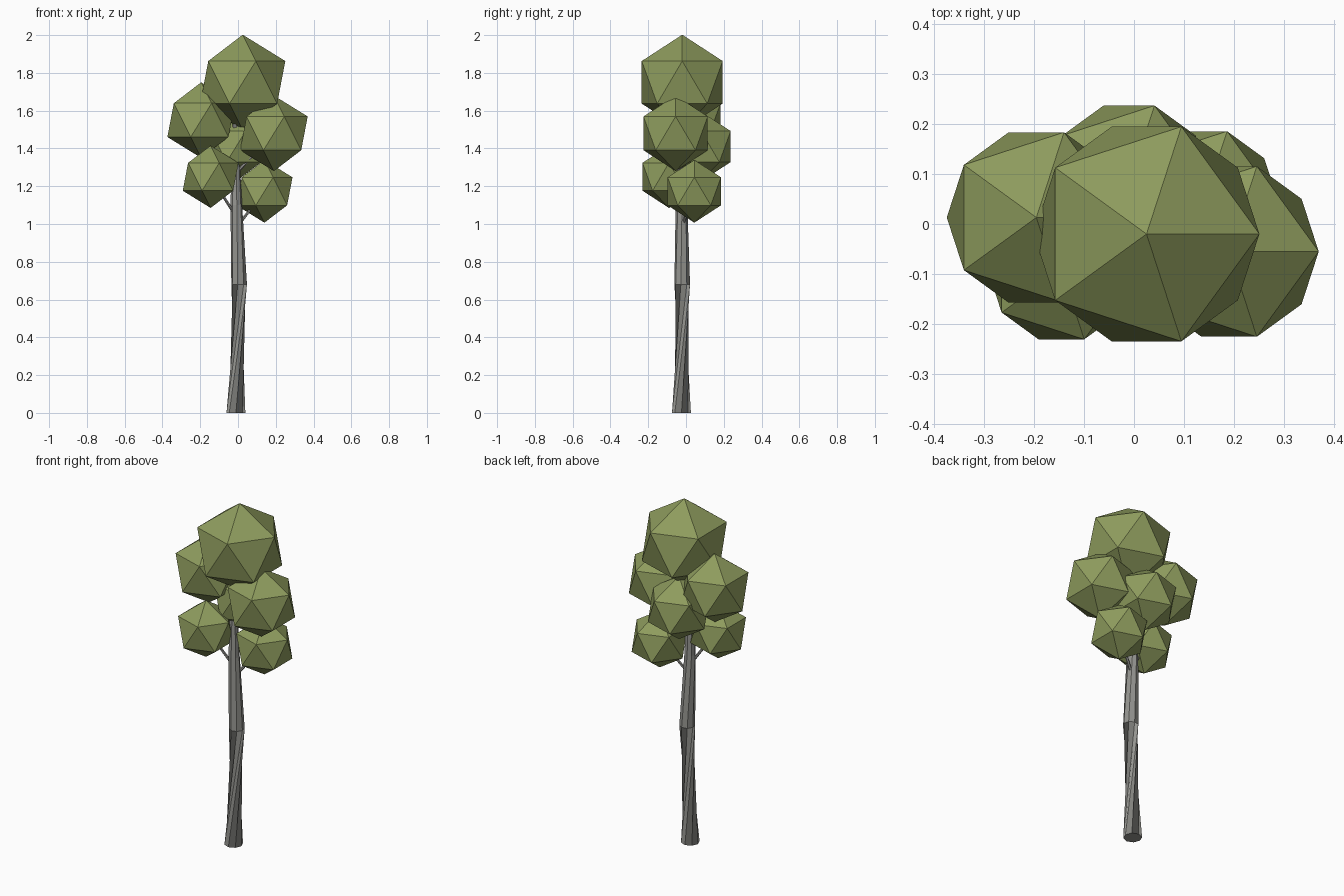
import bpy, math
from mathutils import Vector

if "Cube" in bpy.data.objects:
    bpy.data.objects.remove(bpy.data.objects["Cube"])

leaf = bpy.data.materials.new("leaf_green")
leaf.diffuse_color = (0.27, 0.33, 0.11, 1)
leaf.use_nodes = True
leaf.node_tree.nodes["Principled BSDF"].inputs["Base Color"].default_value = leaf.diffuse_color
bark = bpy.data.materials.new("bark_grey")
bark.diffuse_color = (0.3, 0.3, 0.28, 1)
bark.use_nodes = True
bark.node_tree.nodes["Principled BSDF"].inputs["Base Color"].default_value = bark.diffuse_color


def tube(name, rings, sides):
    """Skin rings given as (centre, radius, twist in degrees)."""
    verts, faces = [], []
    for (x, y, z), r, twist in rings:
        for i in range(sides):
            a = math.radians(twist) + 2 * math.pi * i / sides
            verts.append((x + r * math.cos(a), y + r * math.sin(a), z))
    for k in range(len(rings) - 1):
        for i in range(sides):
            j = (i + 1) % sides
            a, b = k * sides, (k + 1) * sides
            faces.append((a + i, a + j, b + j, b + i))
    faces.append(tuple(reversed(range(sides))))
    faces.append(tuple(range(len(verts) - sides, len(verts))))
    mesh = bpy.data.meshes.new(name)
    mesh.from_pydata(verts, [], faces)
    mesh.materials.append(bark)
    ob = bpy.data.objects.new(name, mesh)
    bpy.context.collection.objects.link(ob)


def branch(name, start, end, r=0.009):
    start, end = Vector(start), Vector(end)
    d = end - start
    bpy.ops.mesh.primitive_cone_add(vertices=6, radius1=r, radius2=r * 0.6, depth=d.length,
                                    location=(start + end) / 2,
                                    rotation=d.to_track_quat('Z', 'Y').to_euler())
    ob = bpy.context.object
    ob.name = name
    ob.data.materials.append(bark)


# Trunk: twisted lower part pinches to a waist, upper part tapers
tube("trunk", [((-0.011, -0.024, 0), 0.05, 0),
               ((0.006, -0.02, 0.68), 0.042, 125),
               ((-0.009, -0.024, 1.1), 0.031, 140),
               ((-0.015, -0.02, 1.53), 0.014, 150)], 8)

# Foliage clumps: name, centre, radius, height on the trunk where the branch starts
clumps = [("top", (0.025, -0.02, 1.75), 0.252, 1.50),
          ("upper_left", (-0.195, 0.013, 1.55), 0.2, 1.38),
          ("upper_right", (0.19, -0.055, 1.48), 0.2, 1.27),
          ("back", (-0.01, 0.08, 1.41), 0.184, 1.2),
          ("lower_left", (-0.145, -0.09, 1.25), 0.165, 1.04),
          ("lower_right", (0.14, 0.044, 1.173), 0.166, 0.98)]
for name, c, r, z in clumps:
    bpy.ops.mesh.primitive_ico_sphere_add(subdivisions=1, radius=r, location=c)
    ob = bpy.context.object
    ob.name = name + "_foliage"
    ob.data.materials.append(leaf)
    branch(name + "_branch", (-0.01, -0.022, z), c)
